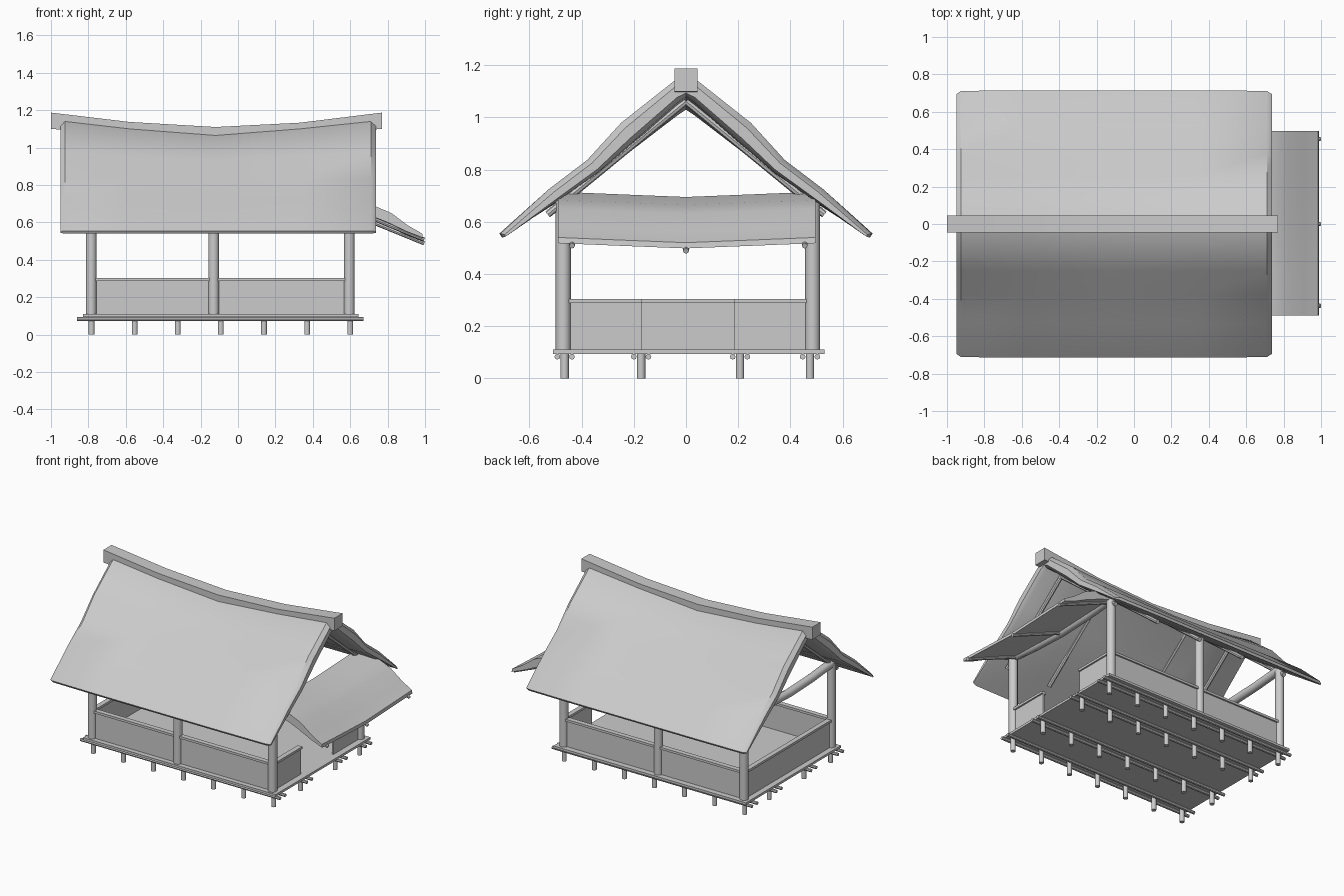
import bpy, bmesh
from mathutils import Vector

if "Cube" in bpy.data.objects:
    bpy.data.objects.remove(bpy.data.objects["Cube"])


def finish(name, bm, smooth=True):
    bmesh.ops.recalc_face_normals(bm, faces=bm.faces[:])
    me = bpy.data.meshes.new(name)
    bm.to_mesh(me)
    bm.free()
    ob = bpy.data.objects.new(name, me)
    bpy.context.collection.objects.link(ob)
    if smooth:
        bpy.ops.object.select_all(action='DESELECT')
        ob.select_set(True)
        bpy.context.view_layer.objects.active = ob
        bpy.ops.object.shade_smooth_by_angle(angle=0.7)
    return ob


def box(name, x0, x1, y0, y1, z0, z1):
    bm = bmesh.new()
    bmesh.ops.create_cube(bm, size=1)
    for v in bm.verts:
        v.co = ((x0 + x1) / 2 + v.co.x * (x1 - x0),
                (y0 + y1) / 2 + v.co.y * (y1 - y0),
                (z0 + z1) / 2 + v.co.z * (z1 - z0))
    return finish(name, bm, False)


def pole(name, a, b, r, sides=10):
    a, b = Vector(a), Vector(b)
    bm = bmesh.new()
    bmesh.ops.create_cone(bm, cap_ends=True, segments=sides, radius1=r, radius2=r, depth=(b - a).length)
    rot = (b - a).to_track_quat('Z', 'Y')
    for v in bm.verts:
        v.co = rot @ v.co + (a + b) / 2
    return finish(name, bm)


def loft(name, sections):
    """Skin closed rings of equal length and cap both ends."""
    bm = bmesh.new()
    rings = [[bm.verts.new(p) for p in s] for s in sections]
    n = len(rings[0])
    for r, s in zip(rings, rings[1:]):
        for i in range(n):
            j = (i + 1) % n
            bm.faces.new((r[i], r[j], s[j], s[i]))
    caps = [bm.faces.new(rings[0]), bm.faces.new(rings[-1])]
    bmesh.ops.triangulate(bm, faces=caps)
    return finish(name, bm)


def bent_pole(name, points, r):
    cu = bpy.data.curves.new(name, 'CURVE')
    cu.dimensions = '3D'
    cu.bevel_depth = r
    cu.bevel_resolution = 2
    cu.use_fill_caps = True
    sp = cu.splines.new('POLY')
    sp.points.add(len(points) - 1)
    for p, co in zip(sp.points, points):
        p.co = (*co, 1)
    ob = bpy.data.objects.new(name, cu)
    bpy.context.collection.objects.link(ob)


# Stilts and the pairs of long bearers beside them
stilt_x = [-0.783 + 0.2305 * i for i in range(7)]
for y in (-0.465, -0.172, 0.207, 0.475):
    for x in stilt_x:
        pole("stilt", (x, y, 0), (x, y, 0.096), 0.016)
    for d in (-0.028, 0.028):
        pole("floor_bearer", (-0.86, y + d, 0.083), (0.67, y + d, 0.083), 0.011, 8)

# Floor deck
box("floor", -0.83, 0.645, -0.51, 0.53, 0.094, 0.11)

# Main posts
post_x = (-0.785, -0.13, 0.595)
post_y = (-0.47, 0.485)
for x in post_x:
    for y in post_y:
        pole("post", (x, y, 0.1), (x, y, 0.69), 0.029, 12)

# Low walls with top rails, leaving a doorway on the right end
for y in post_y:
    box("long_wall", -0.785, 0.595, y - 0.006, y + 0.006, 0.11, 0.295)
    box("long_rail", -0.785, 0.595, y - 0.017, y + 0.017, 0.288, 0.304)
for x, y0, y1 in ((-0.785, -0.47, 0.485), (0.595, -0.47, -0.17), (0.595, 0.185, 0.485)):
    box("end_wall", x - 0.006, x + 0.006, y0, y1, 0.11, 0.295)
    box("end_rail", x - 0.017, x + 0.017, y0, y1, 0.288, 0.304)

# Sagging tie beams at both ends
for x in (post_x[0], post_x[2]):
    bent_pole("tie_beam", [(x, -0.48, 0.685), (x, -0.25, 0.665), (x, 0, 0.655),
                           (x, 0.25, 0.665), (x, 0.49, 0.685)], 0.028)

# Thatched roof: one profile swept along x, sagging in the middle
outer = [(0, 1.155), (0.045, 1.15), (0.25, 0.985), (0.38, 0.84), (0.53, 0.725), (0.715, 0.555)]
inner = [(0, 1.085), (0.03, 1.065), (0.21, 0.905), (0.34, 0.79), (0.49, 0.685), (0.705, 0.54)]
hang = [1, 1, 0.6, 0.3, 0.15, 0]


def roof_ring(x, sag, pinch, trim):
    top, low = [], []
    for (oy, oz), (iy, iz), h in zip(outer, inner, hang):
        o = Vector((x, oy * trim, oz - sag * h))
        i = Vector((x, iy * trim, iz - sag * h * 0.65))
        m = (o + i) / 2
        top.append(o.lerp(m, pinch))
        low.append(i.lerp(m, pinch))

    def mir(v):
        return Vector((v.x, -v.y, v.z))
    return top + low[::-1] + [mir(v) for v in low[1:]] + [mir(v) for v in top[:0:-1]]


loft("thatch_roof", [roof_ring(*a) for a in (
    (-0.95, 0.012, 0.5, 0.975), (-0.925, 0.01, 0, 0.995), (-0.58, 0.05, 0, 1), (-0.12, 0.085, 0, 1),
    (0.33, 0.05, 0, 1), (0.71, 0.01, 0, 0.995), (0.737, 0.012, 0.5, 0.975))])

# Ridge cap following the sag
loft("ridge_cap", [[(x, y, z) for y, z in ((-0.045, z0), (0.045, z0), (0.045, z1), (-0.045, z1))]
                   for x, z0, z1 in ((-1.0, 1.1, 1.187), (-0.58, 1.07, 1.137), (-0.12, 1.045, 1.11),
                                     (0.33, 1.07, 1.133), (0.77, 1.1, 1.187))])

# Rafters below the thatch
for k in range(5):
    x = -0.785 + 0.345 * k
    for s in (-1, 1):
        pole("rafter", (x, 0, 1.062), (x, s * 0.53, 0.628), 0.014, 8)

# Porch awning: profile swept along y with a slight dip in the middle
awning = [(0.57, 0.715), (0.74, 0.684), (0.82, 0.65), (0.91, 0.583), (0.985, 0.54), (0.988, 0.518),
          (0.9, 0.552), (0.8, 0.6), (0.7, 0.64), (0.57, 0.685)]
loft("porch_awning", [[(x, y, z - dip) for x, z in awning]
                      for y, dip in ((-0.49, 0), (-0.25, 0.01), (0, 0.02), (0.25, 0.01), (0.497, 0))])

# Porch rafters
for y, d in ((-0.437, 0), (0, 0.02), (0.455, 0)):
    pole("porch_rafter", (0.595, y, 0.672 - d), (0.996, y, 0.508 - d), 0.011, 8)
